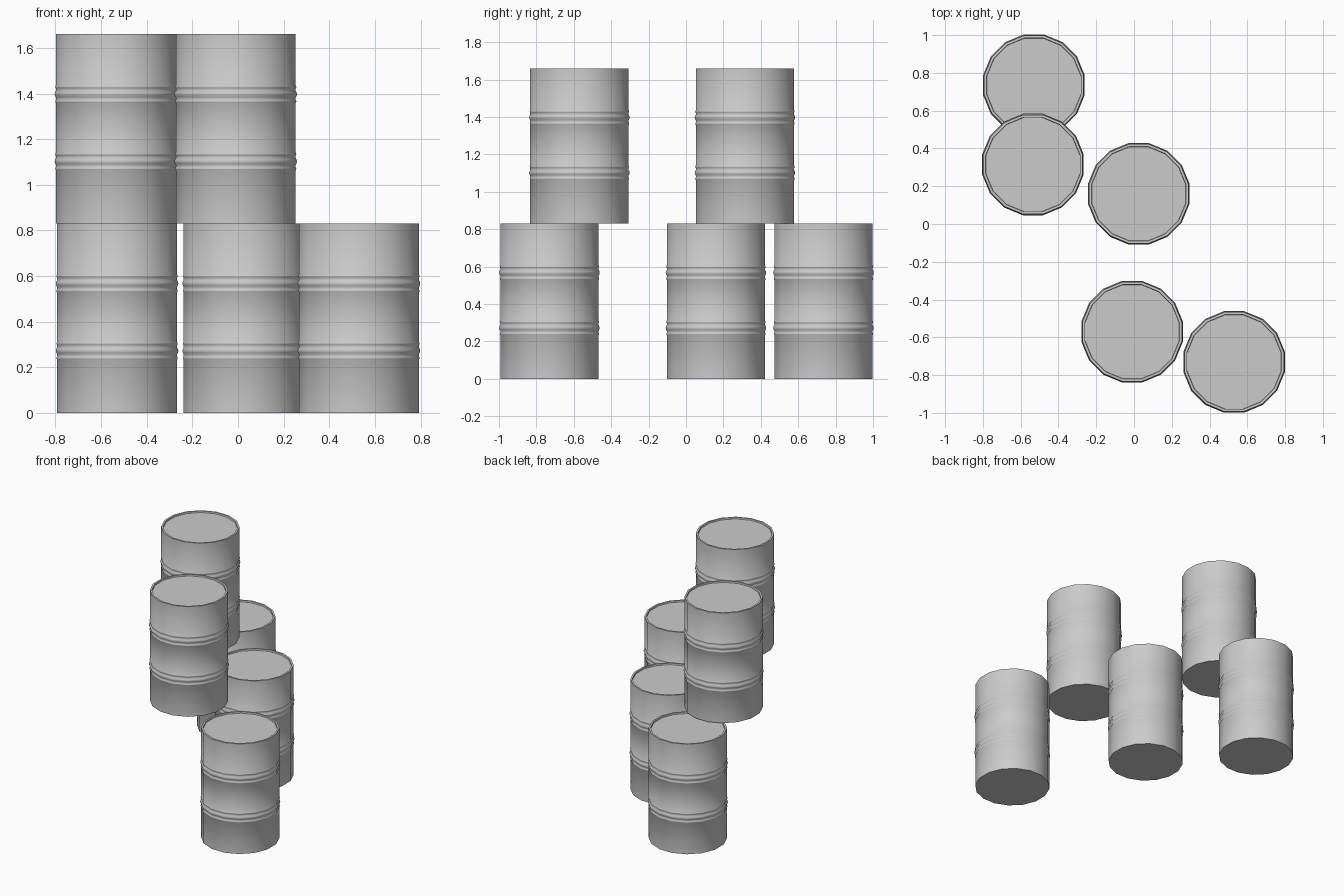
import bpy, bmesh, math

cube = bpy.data.objects.get("Cube")
if cube:
    bpy.data.objects.remove(cube, do_unlink=True)

SIDES = 16
RADIUS = 0.268
HEIGHT = 0.83

steel = bpy.data.materials.new("grey steel")
steel.use_nodes = True
colour = (0.6, 0.6, 0.6, 1)
steel.diffuse_color = colour
steel.node_tree.nodes["Principled BSDF"].inputs["Base Color"].default_value = colour


def rib(z, height, depth):
    """Rounded hoop bulging out of the wall."""
    return [(RADIUS + depth * math.sin(math.pi * i / 4), z + height * (i / 4 - 0.5))
            for i in range(5)]


def drum_profile():
    """Radius and height from the base, up the wall, over the rim to the lid."""
    points = [(RADIUS, 0)]
    for z in (0.272, 0.567):
        points += rib(z - 0.032, 0.014, 0.003)
        points += rib(z, 0.03, 0.006)
        points += rib(z + 0.032, 0.014, 0.003)
    points += [(RADIUS, HEIGHT), (RADIUS - 0.013, HEIGHT), (RADIUS - 0.015, HEIGHT - 0.01)]
    return points


def add_drum(name, x, y, z):
    bm = bmesh.new()
    rings = []
    for r, h in drum_profile():
        angles = [2 * math.pi * (i + 0.5) / SIDES for i in range(SIDES)]
        rings.append([bm.verts.new((r * math.cos(a), r * math.sin(a), h)) for a in angles])
    for low, high in zip(rings, rings[1:]):
        for i in range(SIDES):
            j = (i + 1) % SIDES
            bm.faces.new((low[i], low[j], high[j], high[i]))
    # base and sunken lid
    bm.faces.new(rings[0][::-1])
    bm.faces.new(rings[-1])
    mesh = bpy.data.meshes.new(name)
    bm.to_mesh(mesh)
    bm.free()
    mesh.materials.append(steel)
    drum = bpy.data.objects.new(name, mesh)
    drum.location = (x, y, z)
    bpy.context.collection.objects.link(drum)
    bpy.ops.object.select_all(action="DESELECT")
    drum.select_set(True)
    bpy.context.view_layer.objects.active = drum
    bpy.ops.object.shade_smooth_by_angle(angle=math.radians(35))


# lower row
add_drum("lower_drum_back", -0.53, 0.735, 0)
add_drum("lower_drum_middle", 0.025, 0.16, 0)
add_drum("lower_drum_front", 0.53, -0.73, 0)
# upper row
add_drum("upper_drum_back", -0.535, 0.315, HEIGHT)
add_drum("upper_drum_front", -0.01, -0.57, HEIGHT)
